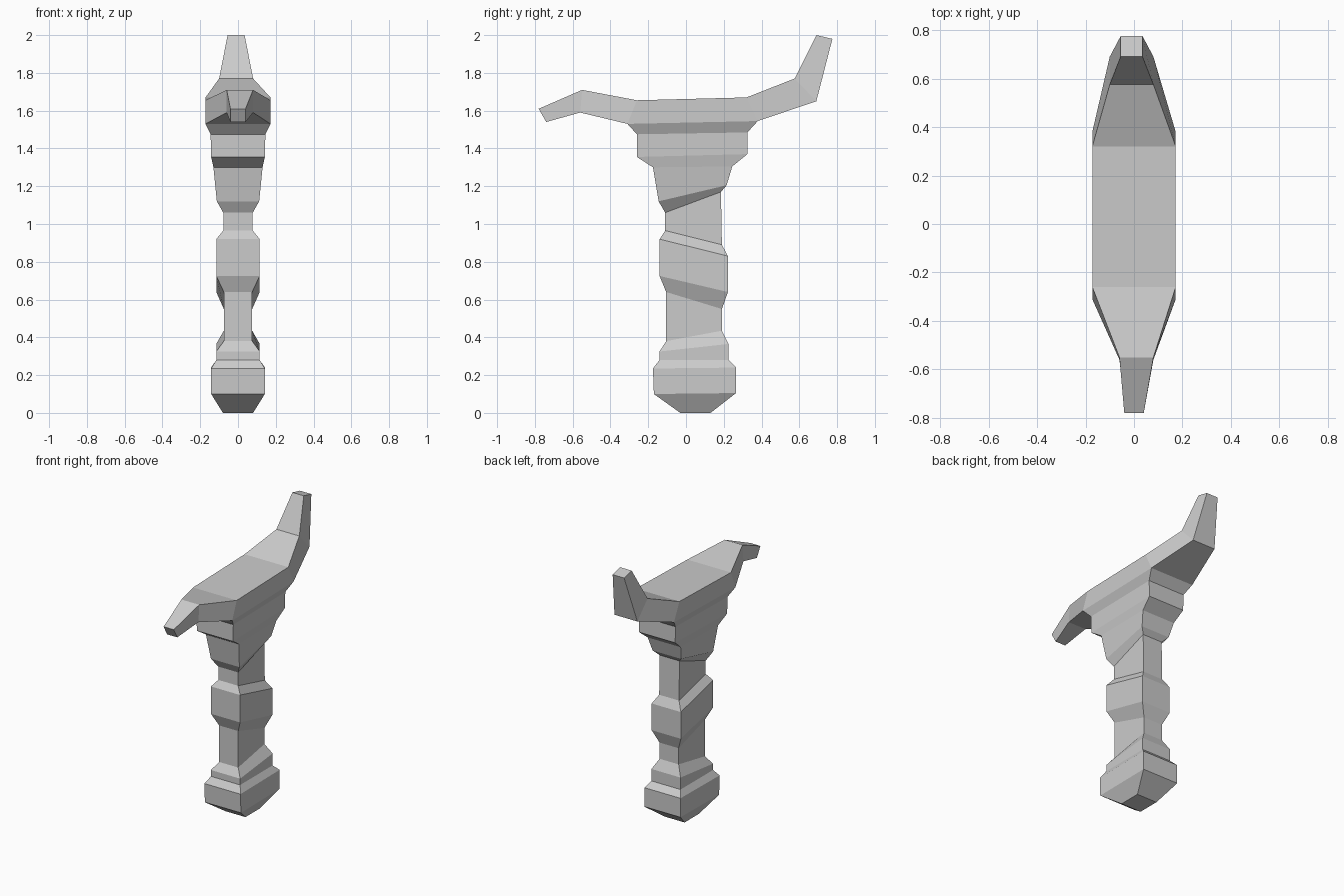
import bpy
import bmesh

cube = bpy.data.objects.get("Cube")
if cube:
    bpy.data.objects.remove(cube, do_unlink=True)

# One flat stone grey
grey = bpy.data.materials.new("stone grey")
grey.use_nodes = True
colour = (0.6, 0.6, 0.6, 1)
grey.diffuse_color = colour
grey.node_tree.nodes["Principled BSDF"].inputs["Base Color"].default_value = colour

# Handle sections, bottom to top: front y, front z, back y, back z, half width
HANDLE = [
    (-.03, 0, .13, 0, .08),              # pommel
    (-.17, .10, .265, .105, .142),
    (-.175, .235, .265, .24, .142),
    (-.14, .28, .225, .28, .115),        # lower collar
    (-.14, .325, .225, .365, .115),
    (-.105, .38, .19, .435, .075),       # lower grip
    (-.105, .64, .19, .55, .075),
    (-.14, .725, .222, .64, .115),       # slanted middle band
    (-.14, .92, .222, .83, .115),
    (-.11, .965, .19, .89, .078),        # upper grip
    (-.11, 1.06, .185, 1.17, .078),
    (-.145, 1.12, .215, 1.205, .112),    # stepped neck
    (-.175, 1.30, .245, 1.305, .13),
    (-.26, 1.355, .325, 1.37, .142),
    (-.26, 1.475, .325, 1.485, .145),
    (-.31, 1.53, .38, 1.545, .172),      # seat of the head
]

# Head sections, front to back: top y, top z, bottom y, bottom z, half width, x shift
HEAD = [
    (-.78, 1.61, -.74, 1.54, .04, 0),    # drooping front horn
    (-.55, 1.71, -.56, 1.59, .07, .01),
    (-.26, 1.655, -.31, 1.53, .172, 0),  # broad body
    (.32, 1.67, .38, 1.545, .172, 0),
    (.575, 1.77, .69, 1.65, .09, -.01),  # raised back horn
    (.69, 2.0, .775, 1.98, .045, -.01),
]

bm = bmesh.new()


def ring(y1, z1, y2, z2, half, shift=0):
    corners = [(-half, y1, z1), (half, y1, z1), (half, y2, z2), (-half, y2, z2)]
    return [bm.verts.new((x + shift, y, z)) for x, y, z in corners]


def loft(sections):
    rings = [ring(*s) for s in sections]
    walls = []
    for a, b in zip(rings, rings[1:]):
        walls.append([bm.faces.new((a[i], a[(i + 1) % 4], b[(i + 1) % 4], b[i]))
                      for i in range(4)])
    return rings, walls


# Handle with a closed pommel and an open top
handle_rings, _ = loft(HANDLE)
bm.faces.new(handle_rings[0])

# Head with closed horn tips, opened underneath where the handle joins
head_rings, head_walls = loft(HEAD)
bm.faces.new(head_rings[0])
bm.faces.new(head_rings[-1])
bmesh.ops.delete(bm, geom=[head_walls[2][2]], context='FACES_ONLY')

bmesh.ops.remove_doubles(bm, verts=bm.verts[:], dist=.001)
bmesh.ops.recalc_face_normals(bm, faces=bm.faces[:])

mesh = bpy.data.meshes.new("hammer")
bm.to_mesh(mesh)
bm.free()
mesh.materials.append(grey)
bpy.context.collection.objects.link(bpy.data.objects.new("hammer", mesh))
